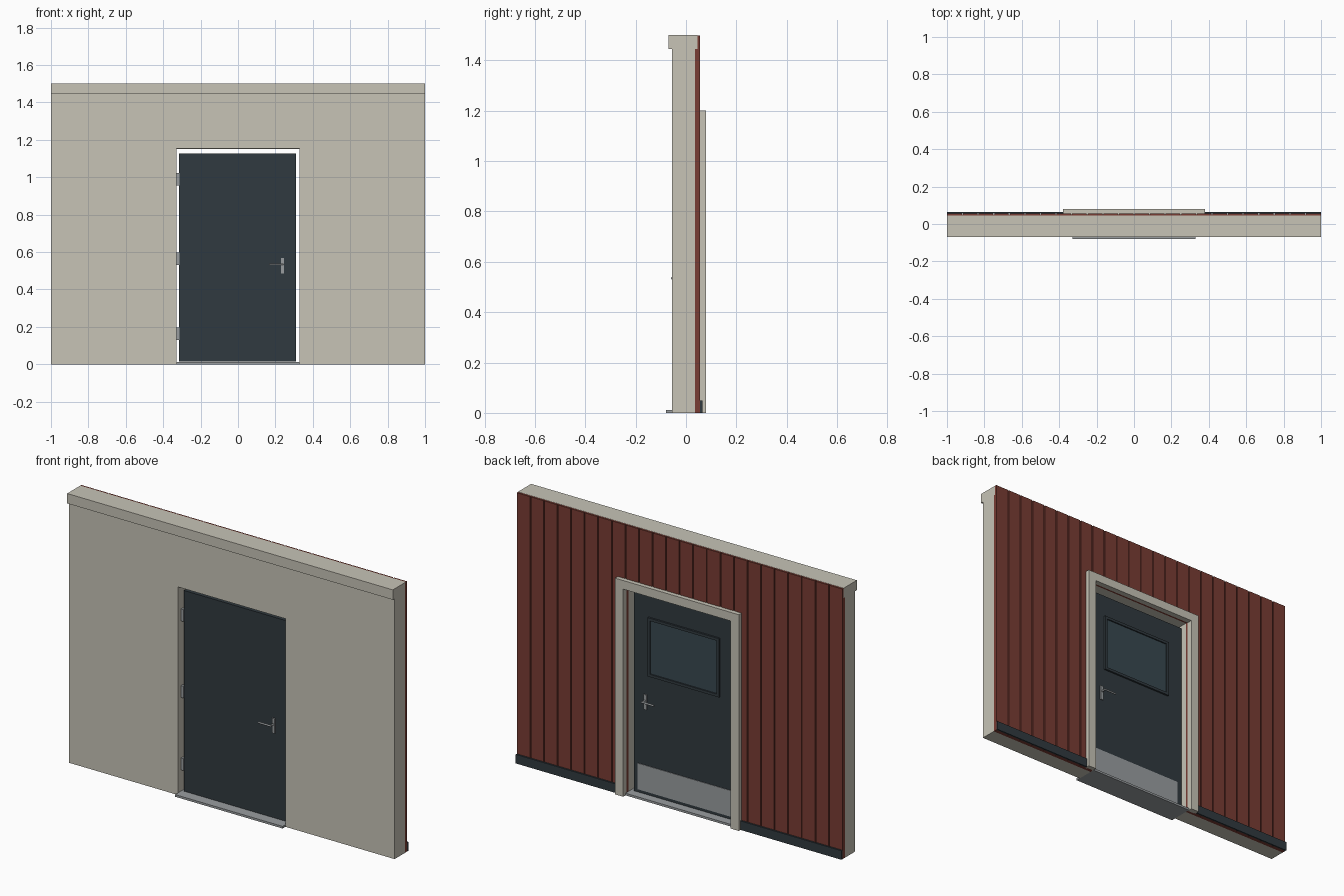
import bpy, bmesh, math
from mathutils import Vector

if "Cube" in bpy.data.objects:
    bpy.data.objects.remove(bpy.data.objects["Cube"])


def material(name, rgb):
    m = bpy.data.materials.new(name)
    m.diffuse_color = (*rgb, 1)
    m.use_nodes = True
    m.node_tree.nodes["Principled BSDF"].inputs["Base Color"].default_value = m.diffuse_color
    return m


PLASTER = material("plaster", (0.57, 0.55, 0.47))
RED = material("red_boards", (0.19, 0.045, 0.033))
DARK = material("dark_paint", (0.03, 0.042, 0.05))
GLASS = material("glass", (0.04, 0.065, 0.08))
METAL = material("metal", (0.32, 0.34, 0.35))


def finish(name, bm, mat):
    bmesh.ops.recalc_face_normals(bm, faces=bm.faces)
    me = bpy.data.meshes.new(name)
    bm.to_mesh(me)
    bm.free()
    ob = bpy.data.objects.new(name, me)
    bpy.context.collection.objects.link(ob)
    me.materials.append(mat)
    return ob


def add_box(bm, x0, x1, y0, y1, z0, z1):
    vs = bmesh.ops.create_cube(bm, size=1)["verts"]
    for v in vs:
        v.co = Vector((x0 if v.co.x < 0 else x1,
                       y0 if v.co.y < 0 else y1,
                       z0 if v.co.z < 0 else z1))


def boxes(name, mat, *specs):
    bm = bmesh.new()
    for s in specs:
        add_box(bm, *s)
    return finish(name, bm, mat)


def arch(name, mat, xo, xi, y0, y1, zo, zi):
    """Upside-down U outline extruded through the depth."""
    pts = [(-xo, 0), (-xi, 0), (-xi, zi), (xi, zi), (xi, 0), (xo, 0), (xo, zo), (-xo, zo)]
    bm = bmesh.new()
    f = bm.faces.new([bm.verts.new((x, y0, z)) for x, z in pts])
    new = bmesh.ops.extrude_face_region(bm, geom=[f])["geom"]
    bmesh.ops.translate(bm, vec=(0, y1 - y0, 0),
                        verts=[v for v in new if isinstance(v, bmesh.types.BMVert)])
    return finish(name, bm, mat)


def cylinder(name, mat, a, b, r):
    a, b = Vector(a), Vector(b)
    bpy.ops.mesh.primitive_cylinder_add(vertices=16, radius=r, depth=(b - a).length,
                                        location=(a + b) / 2)
    ob = bpy.context.object
    ob.rotation_euler = (b - a).to_track_quat('Z', 'Y').to_euler()
    ob.name = name
    ob.data.materials.append(mat)
    bpy.ops.object.shade_smooth_by_angle()


# Wall with door opening, and the cap along its top
OPEN_X, OPEN_Z = 0.33, 1.155
arch("wall", PLASTER, 1, OPEN_X, -0.055, 0.035, 1.45, OPEN_Z)
boxes("wall_cap", PLASTER, (-1, 1, -0.07, 0.045, 1.445, 1.5))

# Vertical board cladding with narrow grooves on the back
arch("cladding_backing", RED, 1, OPEN_X, 0.035, 0.05, 1.499, OPEN_Z)
w = 2 / 24
gap = 0.003
boards = []
for i in range(24):
    x0 = -1 + i * w
    z0 = OPEN_Z if abs(x0 + w / 2) < OPEN_X else 0
    boards.append((x0 + (gap if i else 0), x0 + w - (gap if i < 23 else 0), 0.05, 0.056, z0, 1.499))
boxes("cladding_boards", RED, *boards)

# Dark skirting at the foot of the cladding
boxes("skirting", DARK, (-1, -0.38, 0.056, 0.065, 0, 0.05), (0.38, 1, 0.056, 0.065, 0, 0.05))

# Door casing and threshold
boxes("casing_legs", PLASTER, *[(s * 0.355 - 0.025, s * 0.355 + 0.025, 0.05, 0.08, 0, 1.152)
                                for s in (-1, 1)])
boxes("casing_head", PLASTER, (-0.38, 0.38, 0.05, 0.08, 1.152, 1.2))
boxes("threshold", METAL, (-0.33, 0.33, -0.08, 0.06, 0, 0.012))

# Door leaf
FRONT, BACK = -0.025, 0.015
boxes("door_leaf", DARK, (-0.315, 0.31, FRONT, BACK, 0.014, 1.128))

# Glazed panel with its bead on the back of the leaf
boxes("window_glass", GLASS, (-0.21, 0.21, BACK, BACK + 0.003, 0.69, 0.99))
y1 = BACK + 0.01
boxes("window_bead", DARK,
      (-0.22, 0.22, BACK, y1, 0.988, 1.003), (-0.22, 0.22, BACK, y1, 0.677, 0.692),
      (-0.22, -0.205, BACK, y1, 0.692, 0.988), (0.205, 0.22, BACK, y1, 0.692, 0.988))

# Kick plate
boxes("kick_plate", METAL, (-0.285, 0.285, BACK, BACK + 0.003, 0.03, 0.175))

# Lever handles on both sides
for side, y, s in (("front", FRONT, -1), ("back", BACK, 1)):
    a, b = sorted((y, y + s * 0.006))
    boxes(side + "_handle_plate", METAL, (0.229, 0.247, a, b, 0.485, 0.568))
    cylinder(side + "_handle_spindle", METAL, (0.238, y, 0.535), (0.238, y + s * 0.033, 0.535), 0.005)
    cylinder(side + "_handle_lever", METAL, (0.243, y + s * 0.03, 0.535),
             (0.165, y + s * 0.03, 0.535), 0.005)

# Hinges between leaf and wall
boxes("hinges", METAL, *[(-0.33, -0.314, FRONT - 0.005, FRONT + 0.011, z - 0.033, z + 0.033)
                         for z in (0.163, 0.565, 0.99)])
